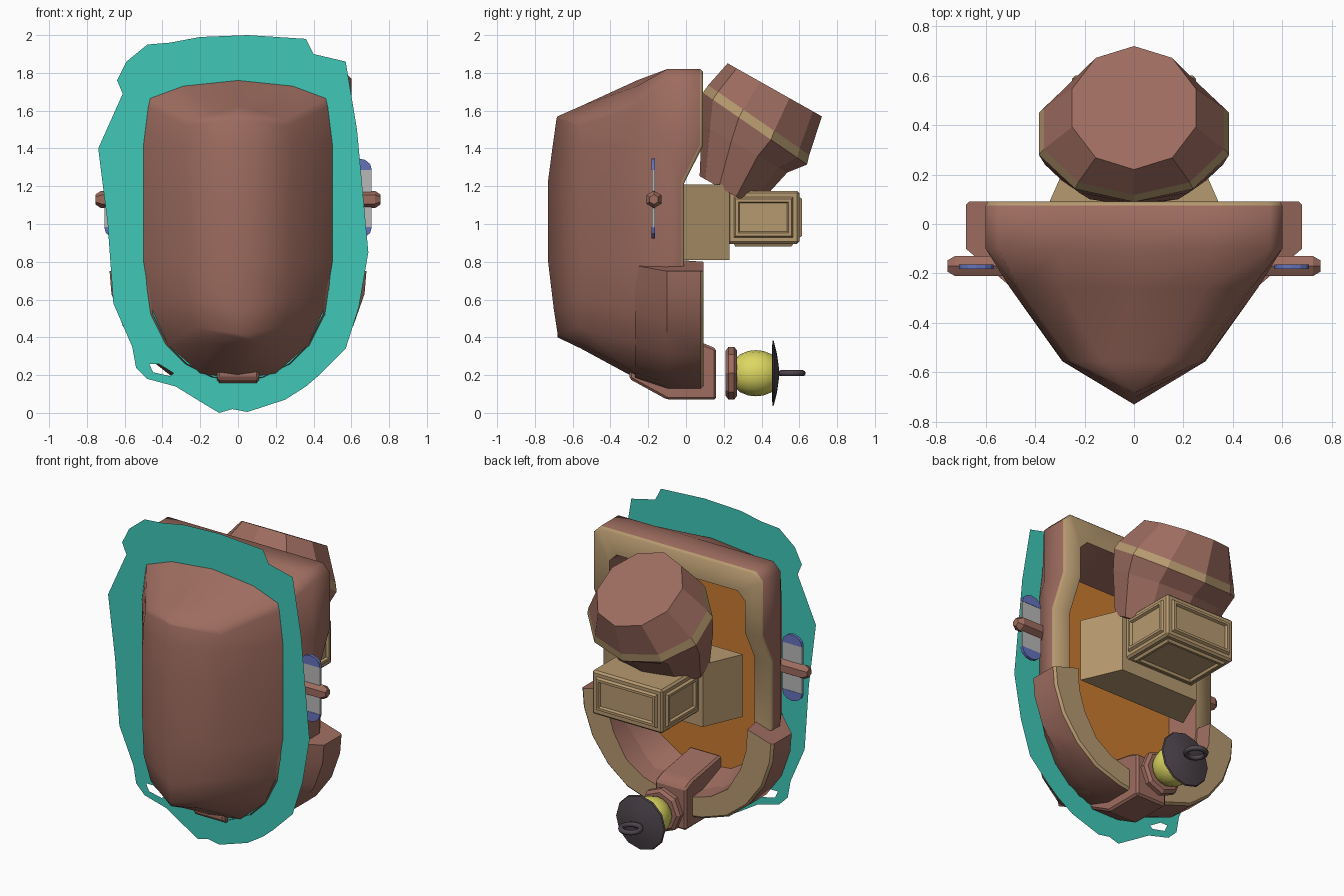
import bpy, bmesh, math
from mathutils import Vector, Matrix

if "Cube" in bpy.data.objects:
    bpy.data.objects.remove(bpy.data.objects["Cube"])


def material(name, *rgb):
    m = bpy.data.materials.new(name)
    m.diffuse_color = (*rgb, 1)
    m.use_nodes = True
    m.node_tree.nodes["Principled BSDF"].inputs["Base Color"].default_value = m.diffuse_color
    return m


BROWN = material("clay brown", .34, .15, .115)
TAN = material("tan", .47, .32, .16)
TEAL = material("teal", .05, .58, .48)
ORANGE = material("orange", .60, .20, .03)
YELLOW = material("yellow", .72, .68, .12)
DARK = material("charcoal", .075, .058, .072)
GREY = material("light grey", .48, .48, .48)
BLUE = material("blue", .13, .17, .50)


def finish(name, bm, mats, angle=None):
    bmesh.ops.recalc_face_normals(bm, faces=bm.faces)
    me = bpy.data.meshes.new(name)
    bm.to_mesh(me)
    bm.free()
    ob = bpy.data.objects.new(name, me)
    bpy.context.collection.objects.link(ob)
    for m in mats:
        me.materials.append(m)
    if angle:
        bpy.ops.object.select_all(action='DESELECT')
        ob.select_set(True)
        bpy.context.view_layer.objects.active = ob
        bpy.ops.object.shade_smooth_by_angle(angle=math.radians(angle))
    return ob


def loft(name, rows, mats, slots=None, closed=True, caps=(False, True), cap_slot=0, ends=False, angle=None):
    """Skin a list of point rows; slots gives the material of each band."""
    bm = bmesh.new()
    vs = [[bm.verts.new(p) for p in r] for r in rows]
    n = len(rows[0])
    for i in range(len(rows) - 1):
        for j in range(n if closed else n - 1):
            k = (j + 1) % n
            f = bm.faces.new((vs[i][j], vs[i][k], vs[i + 1][k], vs[i + 1][j]))
            f.material_index = slots[i] if slots else 0
    for use, row in zip(caps, (vs[0], vs[-1])):
        if use:
            bm.faces.new(row).material_index = cap_slot
    if ends:
        bm.faces.new([r[0] for r in vs])
        bm.faces.new([r[-1] for r in vs])
    bmesh.ops.remove_doubles(bm, verts=bm.verts, dist=.0005)
    return finish(name, bm, mats, angle)


def prism(name, pts, to3d, lo, hi, mat, bevel=0):
    bm = bmesh.new()
    a, b = ([bm.verts.new(to3d(u, v, w)) for u, v in pts] for w in (lo, hi))
    n = len(pts)
    bm.faces.new(a)
    bm.faces.new(b)
    for i in range(n):
        bm.faces.new((a[i], a[(i + 1) % n], b[(i + 1) % n], b[i]))
    if bevel:
        bmesh.ops.bevel(bm, geom=bm.edges[:], offset=bevel, segments=1, affect='EDGES')
    return finish(name, bm, [mat])


def turned(name, prof, n, centre_z, mat, angle=None):
    """Lathe (radius, y) profile round a front-to-back axis."""
    rows = [[(r * math.sin(t * 2 * math.pi / n), y, centre_z + r * math.cos(t * 2 * math.pi / n))
             for t in range(n)] for r, y in prof]
    return loft(name, rows, [mat], caps=(True, True), angle=angle)


# Main shell: half sections run from top centre to bottom centre, then mirror
def section(half, ys):
    if not isinstance(ys, list):
        ys = [ys] * len(half)
    right = [(x, y, z) for (x, z), y in zip(half, ys)]
    return right + [(-x, y, z) for x, y, z in right[-2:0:-1]]


nose = [(0, z) for z in (1.57, 1.57, 1.57, 1.56, 1.42, 1.23, .8, .55, .42, .4, .4)]
nose_y = [-.68, -.68, -.68, -.685, -.705, -.73, -.73, -.70, -.68, -.68, -.68]
cheek = [(0, 1.625), (.13, 1.59), (.25, 1.55), (.27, 1.52), (.285, 1.42), (.29, 1.22),
         (.29, .8), (.28, .6), (.23, .45), (.12, .37), (0, .34)]
waist = [(0, 1.76), (.29, 1.73), (.465, 1.665), (.475, 1.62), (.5, 1.42), (.5, 1.22),
         (.5, .8), (.46, .56), (.37, .36), (.2, .21), (0, .18)]
back = [(0, 1.82), (.3, 1.82), (.55, 1.82), (.6, 1.77), (.6, 1.42), (.6, 1.22),
        (.6, .8), (.54, .5), (.42, .29), (.23, .16), (0, .125)]
mouth = [(0, 1.67), (.25, 1.67), (.43, 1.67), (.48, 1.62), (.48, 1.42), (.48, 1.22),
         (.48, .8), (.45, .55), (.36, .38), (.2, .28), (0, .26)]
floor = [(x * .9, 1.0 + (z - 1.0) * .9) for x, z in mouth]
rim_y = [.09] * 5 + [-.01] * 6
lip = [(x * .985, .95 + (z - .95) * .985) for x, z in back]
loft("main_shell", [section(nose, nose_y), section(cheek, -.555), section(waist, -.26),
                    section(back, -.1), section(back, [y - .015 for y in rim_y]),
                    section(lip, rim_y), section(mouth, rim_y), section(floor, -.2)],
     [BROWN, TAN, ORANGE], slots=[0, 0, 0, 0, 1, 1, 0], cap_slot=2, angle=62)


# Wider lower collar with a tan rim
def arc(half, y):
    return [(x, y, z) for x, z in half] + [(-x, y, z) for x, z in half[-2::-1]]


root = [(.48, .78), (.47, .66), (.45, .52), (.37, .36), (.27, .26), (.13, .19), (0, .18)]
outer = [(.68, .75), (.67, .63), (.61, .46), (.5, .31), (.36, .2), (.18, .14), (0, .115)]
inner = [(.5, .8), (.49, .66), (.45, .53), (.36, .38), (.24, .30), (.12, .265), (0, .255)]
edge = [(x * .98, .77 + (z - .77) * .98) for x, z in outer]
deep = [(x * .97, z + .01) for x, z in inner]
loft("lower_collar", [arc(root, -.27), arc(outer, -.1), arc(outer, .078), arc(edge, .092),
                      arc(inner, .092), arc(deep, -.05)],
     [BROWN, TAN], slots=[0, 0, 1, 1, 0], closed=False, caps=(False, False), ends=True, angle=35)

# Paper-thin ragged backing sheet, with openings for the shell and a small tear
sheet = [(-.48, 1.95), (-.36, 1.96), (-.2, 1.99), (.05, 2.0), (.36, 1.98), (.4, 1.9), (.57, 1.86),
         (.63, 1.5), (.69, .85), (.64, .56), (.57, .34), (.43, .2), (.36, .14), (.25, .07), (.05, .005),
         (-.03, .02), (-.1, .0), (-.2, .06), (-.33, .14), (-.48, .18), (-.54, .24), (-.56, .35),
         (-.66, .58), (-.69, 1.0), (-.74, 1.4), (-.61, 1.69), (-.64, 1.76), (-.59, 1.86)]
tear = [(-.47, .26), (-.42, .26), (-.34, .21), (-.36, .195), (-.45, .215)]
hole = [(p[0] * .97, 1 + (p[2] - 1) * .97) for p in section(waist, 0)]
cu = bpy.data.curves.new("sheet_outline", 'CURVE')
cu.dimensions = '2D'
cu.fill_mode = 'BOTH'
for pts in (sheet, tear, hole):
    sp = cu.splines.new('POLY')
    sp.points.add(len(pts) - 1)
    for p, (x, z) in zip(sp.points, pts):
        p.co = (x, z, 0, 1)
    sp.use_cyclic_u = True
tmp = bpy.data.objects.new("sheet_outline", cu)
bpy.context.collection.objects.link(tmp)
me = bpy.data.meshes.new_from_object(tmp.evaluated_get(bpy.context.evaluated_depsgraph_get()))
bpy.data.objects.remove(tmp)
me.transform(Matrix.Translation((0, -.26, 0)) @ Matrix.Rotation(math.pi / 2, 4, 'X'))
me.materials.clear()
me.materials.append(TEAL)
bpy.context.collection.objects.link(bpy.data.objects.new("backing_sheet", me))

# Tilted ten-sided drum rising from the opening, with a tan brim
across = Vector((0, .87, -.49))


def decagon(y, z, rx, rw, tilt=across):
    return [Vector((0, y, z)) + Vector((rx / .951 * math.sin(i * math.pi / 5), 0, 0))
            + tilt * rw * math.cos(i * math.pi / 5) for i in range(10)]


brim = Vector((0, .823, -.568))
loft("tilted_drum", [decagon(.22, 1.17, .29, .17), decagon(.31, 1.40, .36, .26),
                     decagon(.365, 1.505, .385, .335, brim), decagon(.385, 1.55, .365, .325, brim),
                     decagon(.47, 1.71, .25, .287)],
     [BROWN, TAN], slots=[0, 0, 1, 0], caps=(True, True))

# Tan mounting block, tapered in plan
prism("mounting_block", [(-.39, -.02), (.39, -.02), (.28, .23), (-.28, .23)],
      lambda u, v, w: (u, v, w), .81, 1.21, TAN)

# Tan case with framed panels on the sides, back and underside
bm = bmesh.new()
bmesh.ops.create_cube(bm, size=1)
bmesh.ops.transform(bm, matrix=Matrix.Translation((0, .41, 1.035)) @ Matrix.Diagonal((.5, .38, .28, 1)),
                    verts=bm.verts)
bmesh.ops.bevel(bm, geom=bm.edges[:], offset=.012, segments=1, affect='EDGES')
bm.normal_update()
panels = [f for f in bm.faces if f.calc_area() > .05 and f.normal.y > -.5 and f.normal.z < .5]
for f in panels:
    for thick, depth in ((.03, 0), (.012, .015), (.022, 0), (.01, -.015)):
        bmesh.ops.inset_individual(bm, faces=[f], thickness=thick, depth=depth)
finish("panelled_case", bm, [TAN])

# Side axles and round-ended blades
for s, side in ((1, "right"), (-1, "left")):
    rows = [[(s * x, -.17 + r * math.sin(i * math.pi / 3), 1.13 + r * math.cos(i * math.pi / 3))
             for i in range(6)] for x, r in ((.5, .046), (.725, .046), (.755, .026))]
    loft(side + "_axle", rows, [BROWN], caps=(True, True))
    put = lambda u, v, w: (s * (.638 + u), w, 1.135 + v)
    prism(side + "_blade", [(-.07, -.15), (.07, -.15), (.07, .15), (-.07, .15)], put, -.18, -.165, GREY)
    for d, end in ((1, "upper"), (-1, "lower")):
        tip = [(.07, d * .15)] + [(.07 * math.cos(a * math.pi / 6), d * (.155 + .057 * math.sin(a * math.pi / 6)))
                                  for a in range(7)] + [(-.07, d * .15)]
        prism(f"{side}_{end}_blade_tip", tip, put, -.182, -.163, BLUE)

# Bottom bracket clasping the collar
prism("bottom_bracket", [(-.3, .22), (-.3, .18), (-.1, .07), (.16, .07), (.16, .34), (.09, .37), (-.2, .42)],
      lambda u, v, w: (w, u, v), -.11, .11, BROWN, .012)

# Plug: brown collar, yellow bulb, charcoal dish and pull ring
turned("plug_collar", [(.12, .21), (.14, .225), (.14, .255), (.12, .27)], 8, .21, BROWN)
turned("yellow_bulb", [(.08, .265), (.1, .285), (.118, .33), (.122, .37), (.118, .41), (.1, .455), (.08, .475)],
       16, .21, YELLOW, 40)
turned("dish", [(.06, .455), (.175, .457), (.17, .465), (.1, .482), (.03, .492)], 12, .21, DARK, 30)
bpy.ops.mesh.primitive_torus_add(major_radius=.058, minor_radius=.016, major_segments=20,
                                 minor_segments=8, location=(0, .56, .21))
ring = bpy.context.object
ring.name = "pull_ring"
ring.data.materials.append(DARK)
bpy.ops.object.shade_smooth_by_angle(angle=math.radians(60))
